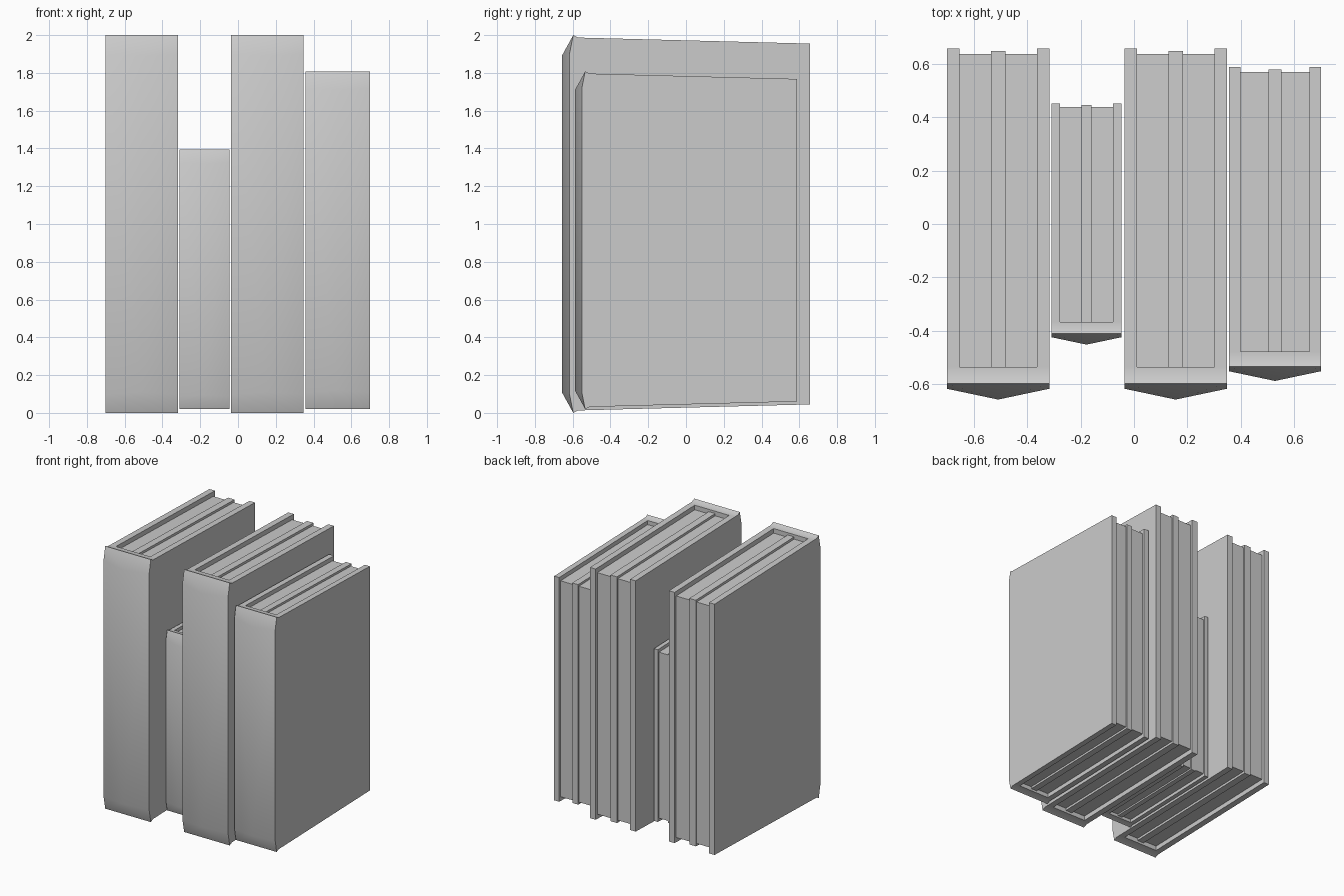
import bpy, bmesh

if "Cube" in bpy.data.objects:
    bpy.data.objects.remove(bpy.data.objects["Cube"])

W = 0.192          # half thickness of a full-size book
# cross profile over the page edges: (x, inset factor)
half = [(0.0275, 0.5), (0.0275, 1), (0.145, 1), (0.145, 0), (W, 0)]
PROFILE = [(-x, h) for x, h in reversed(half)] + half
INSET_Y, INSET_Z = 0.02, 0.035
RIM_Y, RIM_Z = -0.535, 0.986

# path around the page edges: (y, z about mid height, inset direction y, z)
PATH = [(RIM_Y, RIM_Z, 0, -1), (0.6575, 0.955, -1, -1),
        (0.6575, -0.955, -1, 1), (RIM_Y, -RIM_Z, 0, 1)]


def book(name, x, z0, s):
    bm = bmesh.new()

    def face(pts):
        bm.faces.new([bm.verts.new((px * s + x, py * s, (pz + 1) * s + z0))
                      for px, py, pz in pts])

    # stepped covers and page block swept round three sides
    rows = [[(px, y + dy * h * INSET_Y, z + dz * h * INSET_Z)
             for px, h in PROFILE] for y, z, dy, dz in PATH]
    for a, b in zip(rows, rows[1:]):
        for i in range(len(PROFILE) - 1):
            face([a[i], a[i + 1], b[i + 1], b[i]])

    # inner spine walls above and below the pages, spine rim and chamfers
    for k, row in ((1, rows[0]), (-1, rows[-1])):
        face(row[1:-1])
        face([(-W, -0.57, k * 0.987), (W, -0.57, k * 0.987), row[-1],
              row[-2], row[1], row[0]])
        face([(-W, -0.597, k), (0, -0.597, k), (W, -0.597, k),
              (W, -0.57, k * 0.987), (-W, -0.57, k * 0.987)])
        for e in (-W, W):
            face([(e, -0.597, k), (0, -0.597, k),
                  (0, -0.6575, k * 0.89), (e, -0.617, k * 0.9)])

    # spine faces and outer boards
    upper = [(0.6575, 0.955), (RIM_Y, RIM_Z), (-0.57, 0.987),
             (-0.597, 1), (-0.617, 0.9)]
    outline = upper + [(y, -z) for y, z in reversed(upper)]
    for e in (-W, W):
        face([(e, -0.617, 0.9), (0, -0.6575, 0.89),
              (0, -0.6575, -0.89), (e, -0.617, -0.9)])
        face([(e, y, z) for y, z in outline])

    bmesh.ops.remove_doubles(bm, verts=bm.verts, dist=0.0005)
    bmesh.ops.recalc_face_normals(bm, faces=bm.faces)
    mesh = bpy.data.meshes.new(name)
    bm.to_mesh(mesh)
    bm.free()
    ob = bpy.data.objects.new(name, mesh)
    bpy.context.collection.objects.link(ob)
    bpy.ops.object.select_all(action='DESELECT')
    ob.select_set(True)
    bpy.context.view_layer.objects.active = ob
    bpy.ops.object.shade_smooth_by_angle(angle=0.5236)


book("large_book_left", -0.509, 0.0, 1.0)
book("small_book", -0.178, 0.02, 0.687)
book("large_book_right", 0.156, 0.0, 1.0)
book("medium_book", 0.528, 0.02, 0.894)
